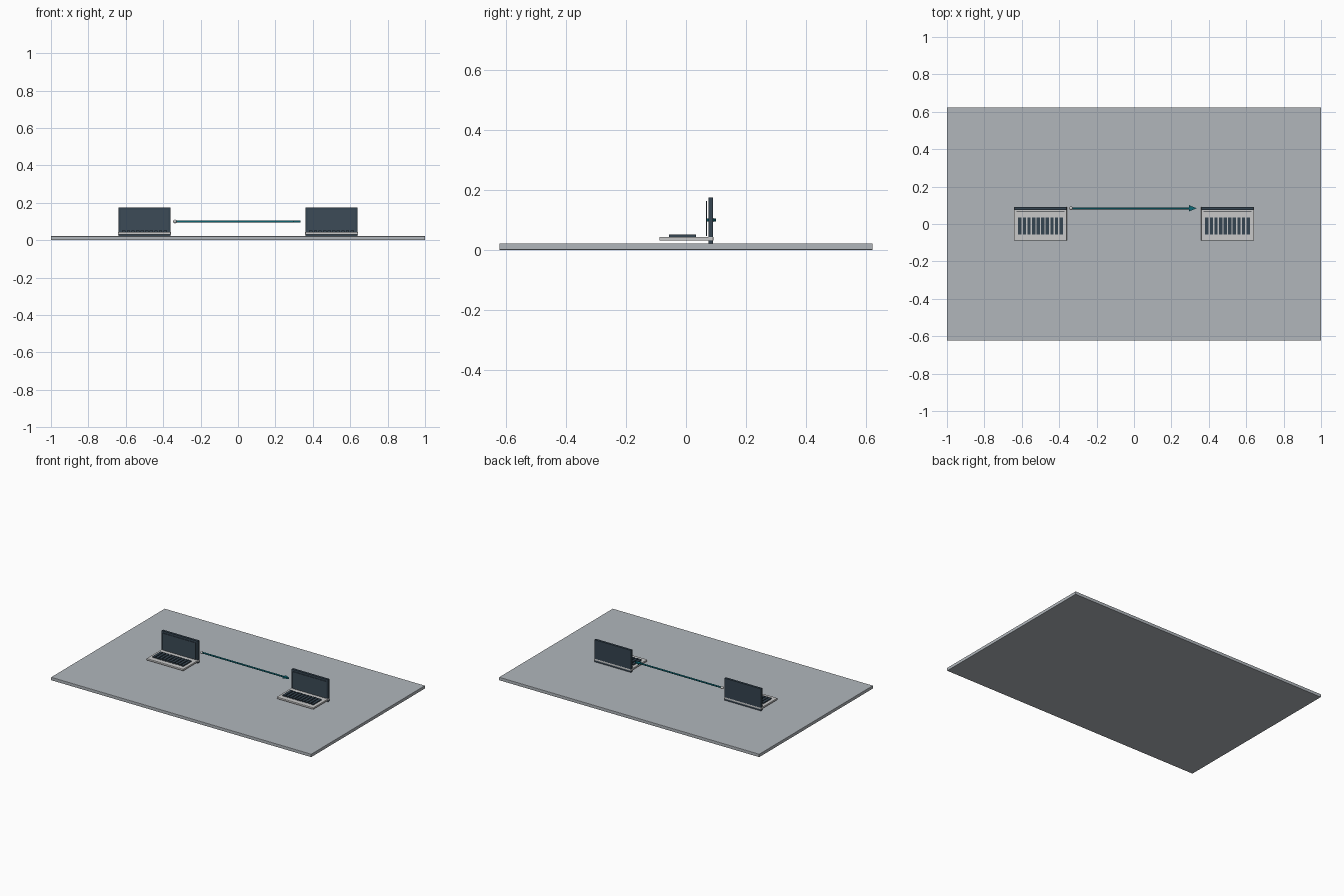
import bpy
import bmesh
import math

if "Cube" in bpy.data.objects:
    bpy.data.objects.remove(bpy.data.objects["Cube"])


def material(name, rgb):
    m = bpy.data.materials.new(name)
    m.diffuse_color = (*rgb, 1)
    m.use_nodes = True
    m.node_tree.nodes["Principled BSDF"].inputs["Base Color"].default_value = m.diffuse_color
    return m


GREY = material("desk grey", (0.44, 0.47, 0.50))
LIGHT = material("light grey", (0.58, 0.58, 0.58))
DARK = material("dark slate", (0.035, 0.058, 0.082))
SCREEN = material("screen slate", (0.045, 0.070, 0.095))
TEAL = material("teal", (0.004, 0.14, 0.18))


def finish(name, bm, mat, bevel=0):
    mesh = bpy.data.meshes.new(name)
    bmesh.ops.recalc_face_normals(bm, faces=bm.faces)
    bm.to_mesh(mesh)
    bm.free()
    mesh.materials.append(mat)
    ob = bpy.data.objects.new(name, mesh)
    bpy.context.collection.objects.link(ob)
    if bevel:
        mod = ob.modifiers.new("soft_edges", 'BEVEL')
        mod.width = bevel
        mod.segments = 2
    return ob


def add_box(bm, x, y, z):
    """Add a box given (min, max) on each axis."""
    verts = bmesh.ops.create_cube(bm, size=1)["verts"]
    for v in verts:
        for i, (a, b) in enumerate((x, y, z)):
            v.co[i] = (a + b) / 2 + v.co[i] * (b - a)


def box(name, x, y, z, mat, bevel=0):
    bm = bmesh.new()
    add_box(bm, x, y, z)
    return finish(name, bm, mat, bevel)


# Ground slab
box("slab", (-1, 1), (-0.624, 0.624), (0, 0.0215), GREY, 0.002)

# Two laptops
for side, cx in (("left", -0.5), ("right", 0.5)):
    box(side + "_laptop_base", (cx - 0.141, cx + 0.141), (-0.0885, 0.0915),
        (0.031, 0.0435), LIGHT, 0.002)
    box(side + "_laptop_lid", (cx - 0.14, cx + 0.14), (0.075, 0.091),
        (0.0215, 0.175), DARK)
    box(side + "_laptop_screen", (cx - 0.128, cx + 0.128), (0.067, 0.0705),
        (0.046, 0.163), SCREEN)
    # Keyboard: ten slim bars
    bm = bmesh.new()
    for i in range(10):
        kx = cx + (i - 4.5) * 0.0245
        add_box(bm, (kx - 0.009, kx + 0.009), (-0.056, 0.034), (0.043, 0.051))
    finish(side + "_laptop_keys", bm, DARK)

# Arrow between the laptops
AY, AZ = 0.084, 0.1
bpy.ops.mesh.primitive_cylinder_add(vertices=16, radius=0.0055, depth=0.65,
                                    location=(-0.012, AY, AZ),
                                    rotation=(0, math.pi / 2, 0))
shaft = bpy.context.object
shaft.name = "arrow_shaft"
shaft.data.materials.append(TEAL)
bpy.ops.object.shade_smooth_by_angle()

# Flat triangular arrow head
bm = bmesh.new()
pts = ((0.295, -0.0165), (0.335, 0), (0.295, 0.0165))
face = bm.faces.new([bm.verts.new((x, AY + y, AZ - 0.005)) for x, y in pts])
ext = bmesh.ops.extrude_face_region(bm, geom=[face])["geom"]
bmesh.ops.translate(bm, vec=(0, 0, 0.01),
                    verts=[g for g in ext if isinstance(g, bmesh.types.BMVert)])
finish("arrow_head", bm, TEAL)

# Ball at the arrow start
bpy.ops.mesh.primitive_uv_sphere_add(segments=20, ring_count=10, radius=0.01,
                                     location=(-0.337, AY, AZ))
ball = bpy.context.object
ball.name = "arrow_start_ball"
ball.data.materials.append(LIGHT)
bpy.ops.object.shade_smooth_by_angle(angle=math.radians(60))
